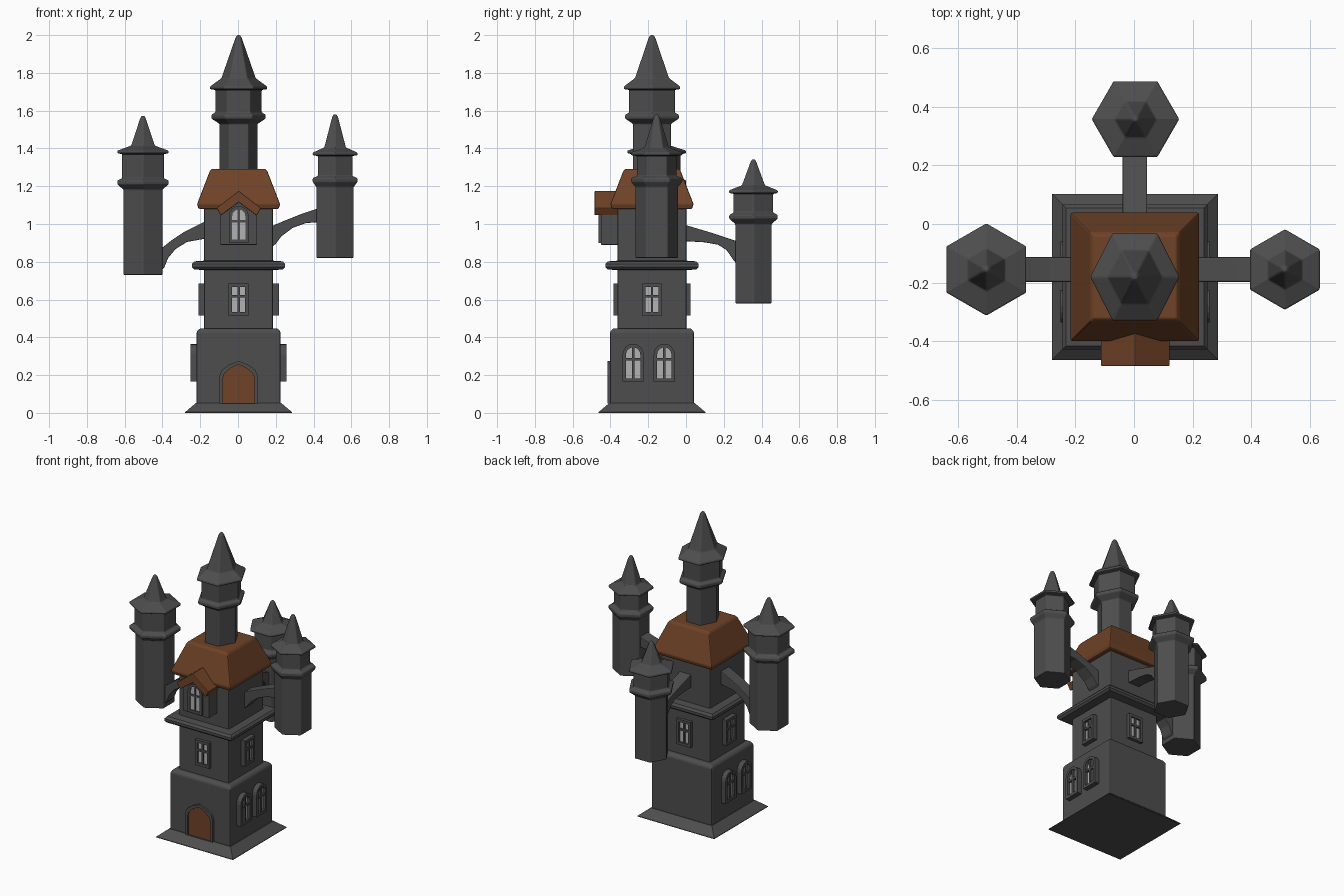
import bpy, bmesh
from math import sin, cos, pi, sqrt
from mathutils import Matrix

if "Cube" in bpy.data.objects:
    bpy.data.objects.remove(bpy.data.objects["Cube"])


def material(name, rgb):
    m = bpy.data.materials.new(name)
    m.diffuse_color = (*rgb, 1)
    m.use_nodes = True
    m.node_tree.nodes["Principled BSDF"].inputs["Base Color"].default_value = m.diffuse_color
    return m


STONE = material("stone", (0.075, 0.075, 0.075))
BROWN = material("brown", (0.16, 0.055, 0.02))
PANE = material("pane", (0.45, 0.45, 0.45))


def finish(name, bm, mat, bevel=0.0):
    bmesh.ops.recalc_face_normals(bm, faces=bm.faces)
    me = bpy.data.meshes.new(name)
    bm.to_mesh(me)
    bm.free()
    me.materials.append(mat)
    ob = bpy.data.objects.new(name, me)
    bpy.context.collection.objects.link(ob)
    if bevel:
        b = ob.modifiers.new("bevel", "BEVEL")
        b.width, b.segments, b.limit_method = bevel, 2, "ANGLE"
    return ob


def lathe(name, profile, x, y, sides, turn=0.0, mat=STONE, bevel=0.005, sy=1.0):
    """Stack n-sided rings (radius, z); four-sided radii are half widths."""
    bm = bmesh.new()
    k = sqrt(2) if sides == 4 else 1
    rings = [[bm.verts.new((x + r * k * cos(turn + 2 * pi * i / sides),
                            y + r * k * sin(turn + 2 * pi * i / sides) * sy, z))
              for i in range(sides)] for r, z in profile]
    for a, b in zip(rings, rings[1:]):
        for i in range(sides):
            j = (i + 1) % sides
            bm.faces.new((a[i], a[j], b[j], b[i]))
    bm.faces.new(rings[0])
    bm.faces.new(rings[-1])
    return finish(name, bm, mat, bevel)


def block(name, profile, mat=STONE, bevel=0.008):
    return lathe(name, profile, 0.003, -0.18, 4, pi / 4, mat, bevel)


def plate(name, outline, depth, pos, ang=0.0, mat=STONE, hole=None, bevel=0.0):
    """Upright outline facing -y, extruded by depth behind pos, turned about z."""
    bm = bmesh.new()
    loops = [[[bm.verts.new((u, d, v)) for u, v in o] for d in (0, depth)]
             for o in ([outline, hole] if hole else [outline])]
    n = len(outline)
    for front, back in loops:
        for i in range(n):
            j = (i + 1) % n
            bm.faces.new((front[i], front[j], back[j], back[i]))
    for side in (0, 1):
        if hole:
            o, h = loops[0][side], loops[1][side]
            for i in range(n):
                j = (i + 1) % n
                bm.faces.new((o[i], o[j], h[j], h[i]))
        else:
            bm.faces.new(loops[0][side])
    bm.transform(Matrix.Translation(pos) @ Matrix.Rotation(ang, 4, "Z"))
    return finish(name, bm, mat, bevel)


def outline(w, h, kind, v0=0.0):
    """Opening outline: square, round-arched or pointed."""
    a = w / 2
    if kind == "square":
        top = [(a, h), (-a, h)]
    elif kind == "arch":
        top = [(a * cos(pi * i / 8), h - a + a * sin(pi * i / 8)) for i in range(9)]
    else:
        r = [(a, h - 0.075), (a * 0.88, h - 0.047), (a * 0.5, h - 0.02)]
        top = r + [(0, h)] + [(-u, v) for u, v in reversed(r)]
    return [(-a, v0), (a, v0)] + top


def window(name, pos, ang, w, h, kind, out):
    """Frame standing out from the wall, with panes and glazing bars."""
    R = Matrix.Rotation(ang, 4, "Z")

    def at(d, z=0.0):
        v = R @ Matrix.Translation((0, -d, z))
        return (pos[0] + v[0][3], pos[1] + v[1][3], pos[2] + z)
    t = 0.018
    inner = outline(w - 2 * t, h - t, kind, t)
    plate(name + "_frame", outline(w, h, kind), out + 0.02, at(out), ang, hole=inner)
    plate(name + "_pane", inner, 0.01, at(out * 0.4), ang, PANE)
    plate(name + "_mullion", outline(0.013, h - 0.01, "square", 0.01), 0.02, at(out * 0.85), ang)
    plate(name + "_transom", outline(w - t, 0.013, "square"), 0.02, at(out * 0.85, h * 0.56), ang)


def turret(name, x, y, turn, z0, zr, ze, zt, rs, rr, rd, rc, rk, rise=0.045, sy=1.0):
    """Hexagonal shaft, collar, drum, spreading eave and spire."""
    lathe(name, [(rs, z0), (rs, zr - 0.04), (rr, zr - 0.012), (rr, zr + 0.008),
                 (rd, zr + 0.02), (rd, ze), (rc, ze + 0.004), (rc, ze + 0.018),
                 (rk, ze + rise), (0.018, zt - 0.015), (0.009, zt)],
          x, y, 6, turn, sy=sy)


# Main body
block("plinth", [(0.283, 0), (0.283, 0.004), (0.226, 0.052)], bevel=0)
block("lower_storey", [(0.222, 0.03), (0.222, 0.43), (0.207, 0.447)])
block("upper_storeys", [(0.183, 0.43), (0.183, 1.12)])
block("ledge", [(0.18, 0.755), (0.235, 0.76), (0.247, 0.772), (0.247, 0.788),
                (0.235, 0.802), (0.18, 0.806)], bevel=0)
block("main_roof", [(0.185, 1.08), (0.212, 1.08), (0.22, 1.105),
                    (0.153, 1.278), (0.142, 1.292)], BROWN, 0.006)

# Turrets
turret("centre_tower", 0.003, -0.18, 0, 1.25, 1.57, 1.71, 2.0,
       0.102, 0.145, 0.124, 0.152, 0.092, 0.062, 1.13)
turret("left_turret", -0.503, -0.155, pi / 6, 0.73, 1.222, 1.37, 1.572,
       0.119, 0.157, 0.127, 0.157, 0.072)
turret("right_turret", 0.514, -0.155, pi / 6, 0.82, 1.235, 1.36, 1.58,
       0.113, 0.137, 0.105, 0.137, 0.066)
turret("back_turret", 0.005, 0.357, 0, 0.58, 1.04, 1.16, 1.342,
       0.111, 0.148, 0.121, 0.149, 0.07)

# Curved arms carrying the turrets
plate("left_arm", [(-0.16, 1.02), (-0.29, 0.955), (-0.35, 0.915), (-0.42, 0.86),
                   (-0.42, 0.74), (-0.39, 0.77), (-0.37, 0.82), (-0.33, 0.868),
                   (-0.27, 0.905), (-0.16, 0.925)], 0.084, (0, -0.197, 0), bevel=0.004)
plate("right_arm", [(0.17, 0.985), (0.24, 1.015), (0.34, 1.055), (0.43, 1.085),
                    (0.43, 1.01), (0.36, 1.005), (0.29, 0.98), (0.23, 0.935),
                    (0.2, 0.895), (0.17, 0.87)], 0.084, (0, -0.197, 0), bevel=0.004)
plate("back_arm", [(-0.02, 1.0), (0.13, 0.955), (0.28, 0.905), (0.28, 0.775),
                   (0.25, 0.81), (0.215, 0.862), (0.17, 0.89), (0.1, 0.903),
                   (-0.02, 0.91)], 0.084, (0.045, 0, 0), pi / 2, bevel=0.004)

# Dormer
plate("dormer_body", [(-0.097, 0.89), (0.097, 0.89), (0.097, 1.06), (0, 1.13),
                      (-0.097, 1.06)], 0.12, (0.004, -0.45, 0), bevel=0.004)
plate("dormer_roof", [(0, 1.175), (0.118, 1.085), (0.095, 1.045), (0, 1.115),
                      (-0.095, 1.045), (-0.118, 1.085)], 0.19, (0.004, -0.484, 0),
      mat=BROWN, bevel=0.004)
window("dormer_window", (0.004, -0.45, 0.9), 0, 0.105, 0.195, "arch", 0.012)

# Door
plate("door_frame", outline(0.2, 0.225, "pointed"), 0.03, (0.003, -0.415, 0.05),
      hole=outline(0.168, 0.207, "pointed", 0.002))
plate("door", outline(0.17, 0.207, "pointed"), 0.03, (0.003, -0.407, 0.05), mat=BROWN)

# Square windows on all four sides of the middle storey
for side, ang, out in (("front", 0, 0.02), ("right", pi / 2, 0.03),
                       ("back", pi, 0.02), ("left", -pi / 2, 0.03)):
    window("middle_window_" + side,
           (0.003 + 0.183 * sin(ang), -0.18 - 0.183 * cos(ang), 0.515),
           ang, 0.106, 0.17, "square", out)

# Paired arched windows on both sides of the lower storey
for s, side in ((1, "right"), (-1, "left")):
    for y in (-0.28, -0.115):
        window("lower_window_" + side, (0.003 + s * 0.222, y, 0.165),
               s * pi / 2, 0.112, 0.2, "arch", 0.032)
